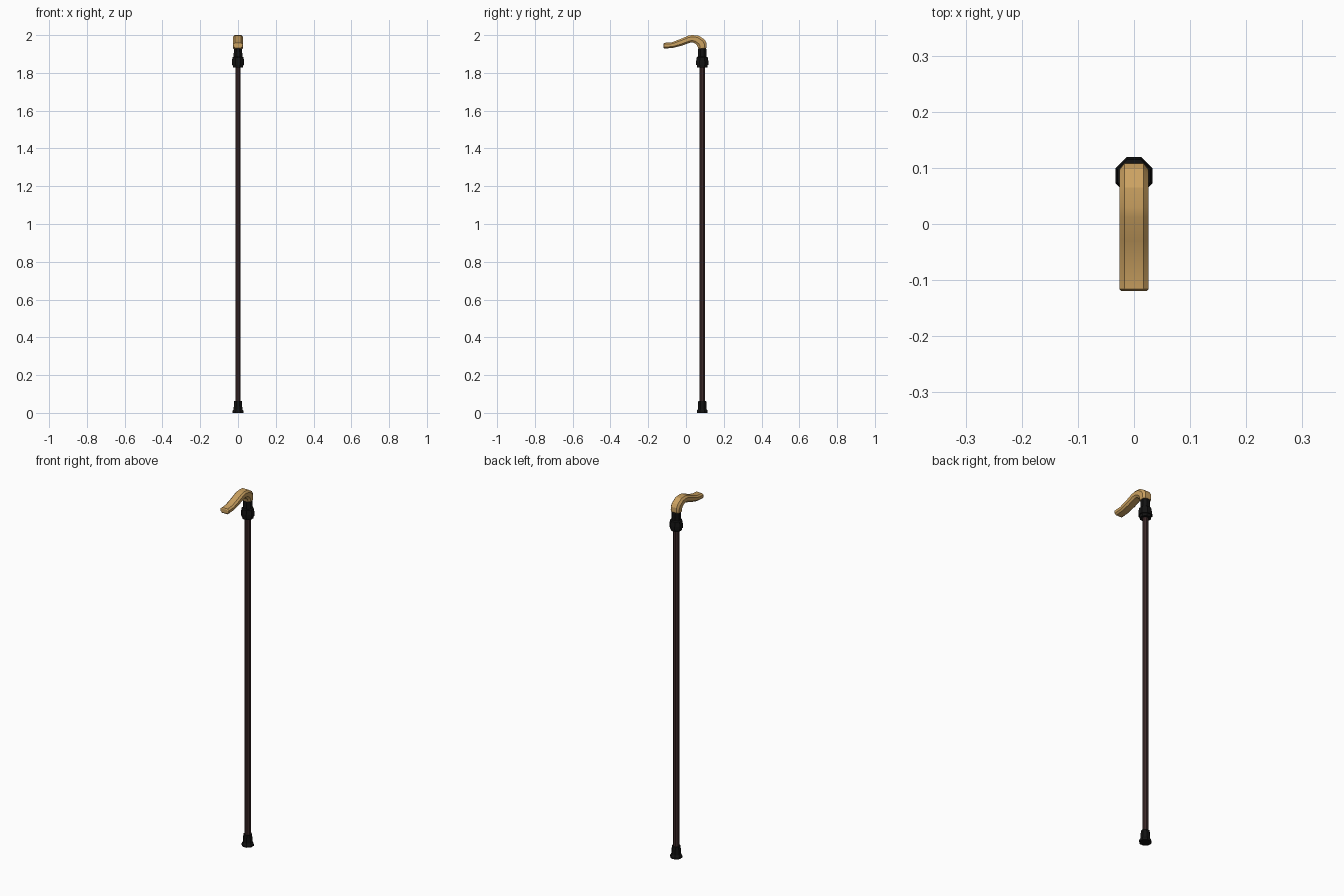
import bpy, bmesh, math

if "Cube" in bpy.data.objects:
    bpy.data.objects.remove(bpy.data.objects["Cube"])

CY = 0.086  # shaft axis position in y


def material(name, rgb):
    m = bpy.data.materials.new(name)
    m.diffuse_color = (*rgb, 1)
    m.use_nodes = True
    m.node_tree.nodes["Principled BSDF"].inputs["Base Color"].default_value = m.diffuse_color
    return m


wood = material("light wood", (0.60, 0.36, 0.12))
brown = material("dark brown", (0.046, 0.023, 0.023))
black = material("black rubber", (0.006, 0.006, 0.006))


def skin(name, rings, mat, smooth=None):
    """Join rings of points into a capped tube."""
    bm = bmesh.new()
    vr = [[bm.verts.new(p) for p in ring] for ring in rings]
    n = len(vr[0])
    for a, b in zip(vr, vr[1:]):
        for i in range(n):
            j = (i + 1) % n
            bm.faces.new((a[i], a[j], b[j], b[i]))
    bm.faces.new(vr[0])
    bm.faces.new(vr[-1])
    bmesh.ops.recalc_face_normals(bm, faces=bm.faces)
    me = bpy.data.meshes.new(name)
    bm.to_mesh(me)
    bm.free()
    me.materials.append(mat)
    ob = bpy.data.objects.new(name, me)
    bpy.context.collection.objects.link(ob)
    if smooth:
        bpy.ops.object.select_all(action='DESELECT')
        ob.select_set(True)
        bpy.context.view_layer.objects.active = ob
        bpy.ops.object.shade_smooth_by_angle(angle=math.radians(smooth))
    return ob


def turned(name, profile, mat):
    """Octagonal turned part; the profile gives (half width across flats, z)."""
    rings = []
    for r, z in profile:
        R = r / math.cos(math.pi / 8)
        rings.append([(R * math.cos((k + 0.5) * math.pi / 4),
                       CY + R * math.sin((k + 0.5) * math.pi / 4), z) for k in range(8)])
    return skin(name, rings, mat)


# shaft
turned("shaft", [(0.0145, 0.03), (0.0145, 1.86)], brown)

# rubber foot, flared at the ground
turned("foot", [(0.029, 0.0), (0.029, 0.010), (0.023, 0.020), (0.021, 0.064), (0.016, 0.064)], black)

# locking collar and neck
turned("collar", [(0.016, 1.828), (0.027, 1.828), (0.028, 1.843), (0.033, 1.843), (0.033, 1.858),
                  (0.029, 1.882), (0.023, 1.886), (0.022, 1.925), (0.017, 1.938)], black)

# curved handle: (top y, top z, bottom y, bottom z, width scale) along its length
stations = [
    (-0.119, 1.954, -0.119, 1.933, 0.90),
    (-0.116, 1.959, -0.116, 1.929, 1.0),
    (-0.075, 1.962, -0.070, 1.932, 1.0),
    (-0.030, 1.979, -0.020, 1.945, 1.0),
    (0.012, 1.997, 0.018, 1.959, 1.0),
    (0.030, 2.000, 0.032, 1.962, 1.0),
    (0.065, 1.998, 0.045, 1.958, 1.0),
    (0.098, 1.977, 0.058, 1.947, 1.0),
    (0.108, 1.960, 0.062, 1.938, 1.0),
    (0.109, 1.936, 0.063, 1.930, 1.0),
    (0.106, 1.930, 0.066, 1.927, 0.9),
]
section = [(0.017, 0), (0.026, 0.25), (0.026, 0.75), (0.017, 1),
           (-0.017, 1), (-0.026, 0.75), (-0.026, 0.25), (-0.017, 0)]
rings = [[(x * w, ty + (by - ty) * t, tz + (bz - tz) * t) for x, t in section]
         for ty, tz, by, bz, w in stations]
skin("handle", rings, wood, 20)
